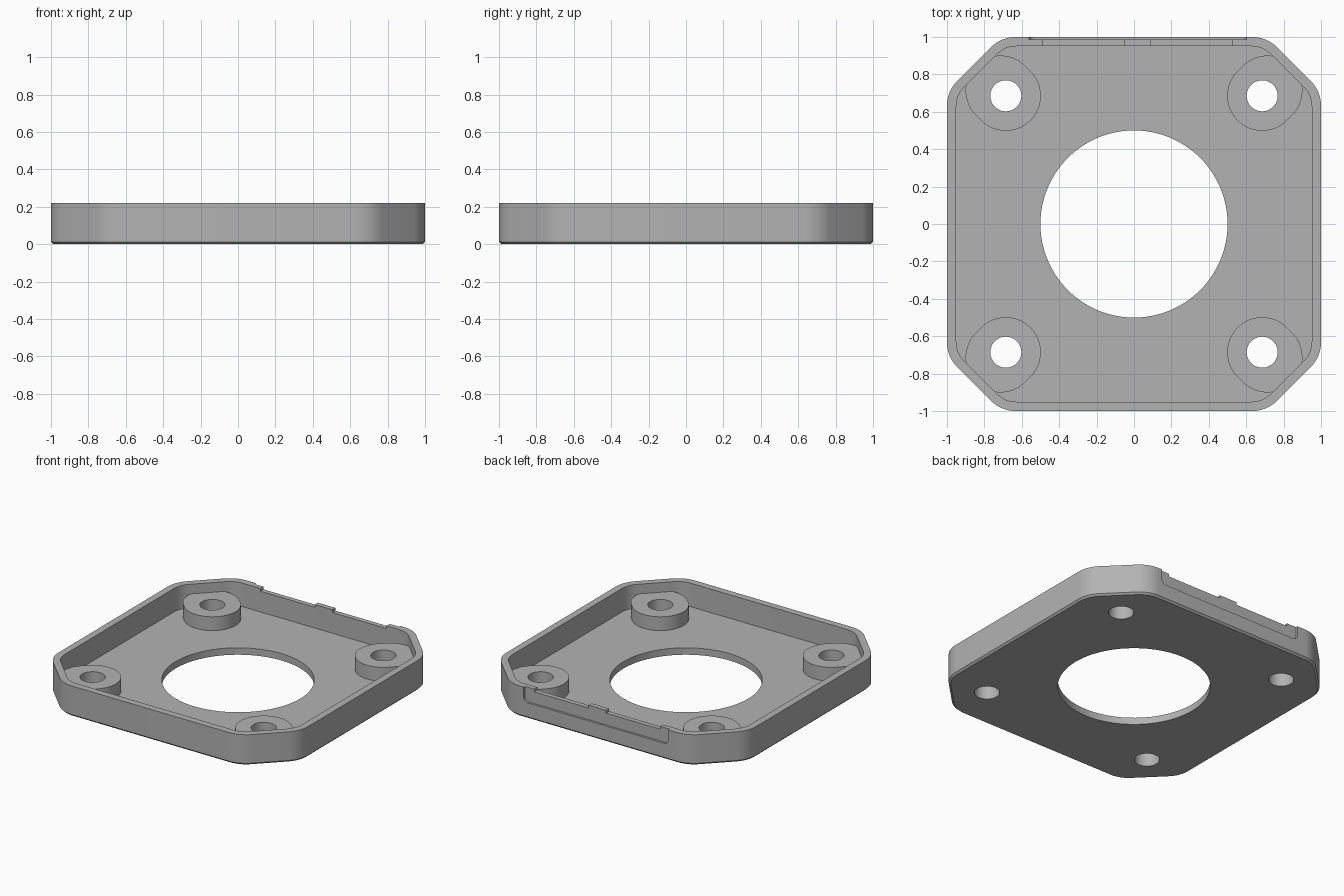
import bpy, bmesh
from math import pi, cos, sin, tan, sqrt
from mathutils import Matrix, Vector

if "Cube" in bpy.data.objects:
    bpy.data.objects.remove(bpy.data.objects["Cube"], do_unlink=True)

HEIGHT, FLOOR, WALL, BEVEL = 0.22, 0.05, 0.05, 0.013
BOSS_TOP, BOSS_R, BOLT_R, BOLT_POS = 0.15, 0.187, 0.083, 0.685

grey = bpy.data.materials.new("plain grey")
grey.use_nodes = True
grey.diffuse_color = (0.45, 0.45, 0.45, 1)
grey.node_tree.nodes["Principled BSDF"].inputs["Base Color"].default_value = (0.45, 0.45, 0.45, 1)


def arc(cx, cy, r, start, end, steps):
    return [(cx + r * cos(start + (end - start) * i / steps),
             cy + r * sin(start + (end - start) * i / steps)) for i in range(steps + 1)]


def octagon(inset):
    """Square with chamfered corners, every corner rounded, moved in by inset."""
    side, diag, r = 1 - inset, 1.71 / sqrt(2) - inset, 0.2 - inset
    mid = (diag - r) * sqrt(2) - (side - r)
    pts = []
    for k in range(4):
        turn = Matrix.Rotation(k * pi / 2, 2)
        quarter = arc(side - r, mid, r, 0, pi / 4, 10) + arc(mid, side - r, r, pi / 4, pi / 2, 10)
        pts += [tuple(turn @ Vector(p)) for p in quarter]
    return pts


def loft(name, layers, matrix=Matrix()):
    """Solid from stacked (outline, height) layers."""
    bm = bmesh.new()
    rings = [[bm.verts.new((x, y, z)) for x, y in pts] for pts, z in layers]
    for low, high in zip(rings, rings[1:]):
        for i in range(len(low)):
            bm.faces.new((low[i - 1], low[i], high[i], high[i - 1]))
    bm.faces.new(rings[0][::-1])
    bm.faces.new(rings[-1])
    bm.transform(matrix)
    bmesh.ops.recalc_face_normals(bm, faces=bm.faces)
    mesh = bpy.data.meshes.new(name)
    bm.to_mesh(mesh)
    bm.free()
    mesh.materials.append(grey)
    obj = bpy.data.objects.new(name, mesh)
    bpy.context.collection.objects.link(obj)
    return obj


def combine(body, tool, operation):
    mod = body.modifiers.new(tool.name, "BOOLEAN")
    mod.operation, mod.object, mod.solver = operation, tool, "EXACT"
    bpy.context.view_layer.objects.active = body
    bpy.ops.object.modifier_apply(modifier=mod.name)
    bpy.data.objects.remove(tool, do_unlink=True)


def box(x0, x1, y0, y1, z0, z1):
    return loft("box", [([(x0, y0), (x1, y0), (x1, y1), (x0, y1)], z) for z in (z0, z1)])


# Tray shell with a small bevel under its edge
tray = loft("mounting_tray", [(octagon(BEVEL), 0), (octagon(0), BEVEL), (octagon(0), HEIGHT)])
combine(tray, loft("cavity", [(octagon(WALL), FLOOR), (octagon(WALL), 0.4)]), "DIFFERENCE")

# Corner bosses, lengthened towards the chamfered walls
near, far = BOLT_POS, BOLT_POS + 0.028
slot = arc(far, far, BOSS_R, -pi / 4, pi * 3 / 4, 32) + arc(near, near, BOSS_R, pi * 3 / 4, pi * 7 / 4, 32)
for k in range(4):
    turn = Matrix.Rotation(k * pi / 2, 4, "Z")
    combine(tray, loft("boss", [(slot, FLOOR / 2), (slot, BOSS_TOP)], turn), "UNION")

# Bolt holes and large centre opening
for k in range(4):
    turn = Matrix.Rotation(k * pi / 2, 4, "Z")
    ring = arc(BOLT_POS, BOLT_POS, BOLT_R, 0, 2 * pi, 40)[:-1]
    combine(tray, loft("bolt_hole", [(ring, -0.1), (ring, 0.4)], turn), "DIFFERENCE")
ring = arc(0, 0, 0.5, 0, 2 * pi, 96)[:-1]
combine(tray, loft("centre_hole", [(ring, -0.1), (ring, 0.4)]), "DIFFERENCE")

# Shallow recess in the back wall, with rounded lower corners
x0, x1, z0, r = -0.56, 0.6, 0.115, 0.035
outline = (arc(x0 + r, z0 + r, r, pi, pi * 1.5, 8) + arc(x1 - r, z0 + r, r, pi * 1.5, pi * 2, 8)
           + [(x1, 0.4), (x0, 0.4)])
upright = Matrix.Rotation(pi / 2, 4, "X")
combine(tray, loft("recess", [(outline, -1.1), (outline, -0.985)], upright), "DIFFERENCE")

# Two low stretches in the recessed rim, leaving three tabs
for a, b in ((-0.485, -0.05), (0.09, 0.525)):
    combine(tray, box(a, b, 0.93, 1.1, HEIGHT - 0.02, 0.4), "DIFFERENCE")

tray.select_set(True)
bpy.context.view_layer.objects.active = tray
bpy.ops.object.shade_smooth_by_angle(angle=pi / 6)
